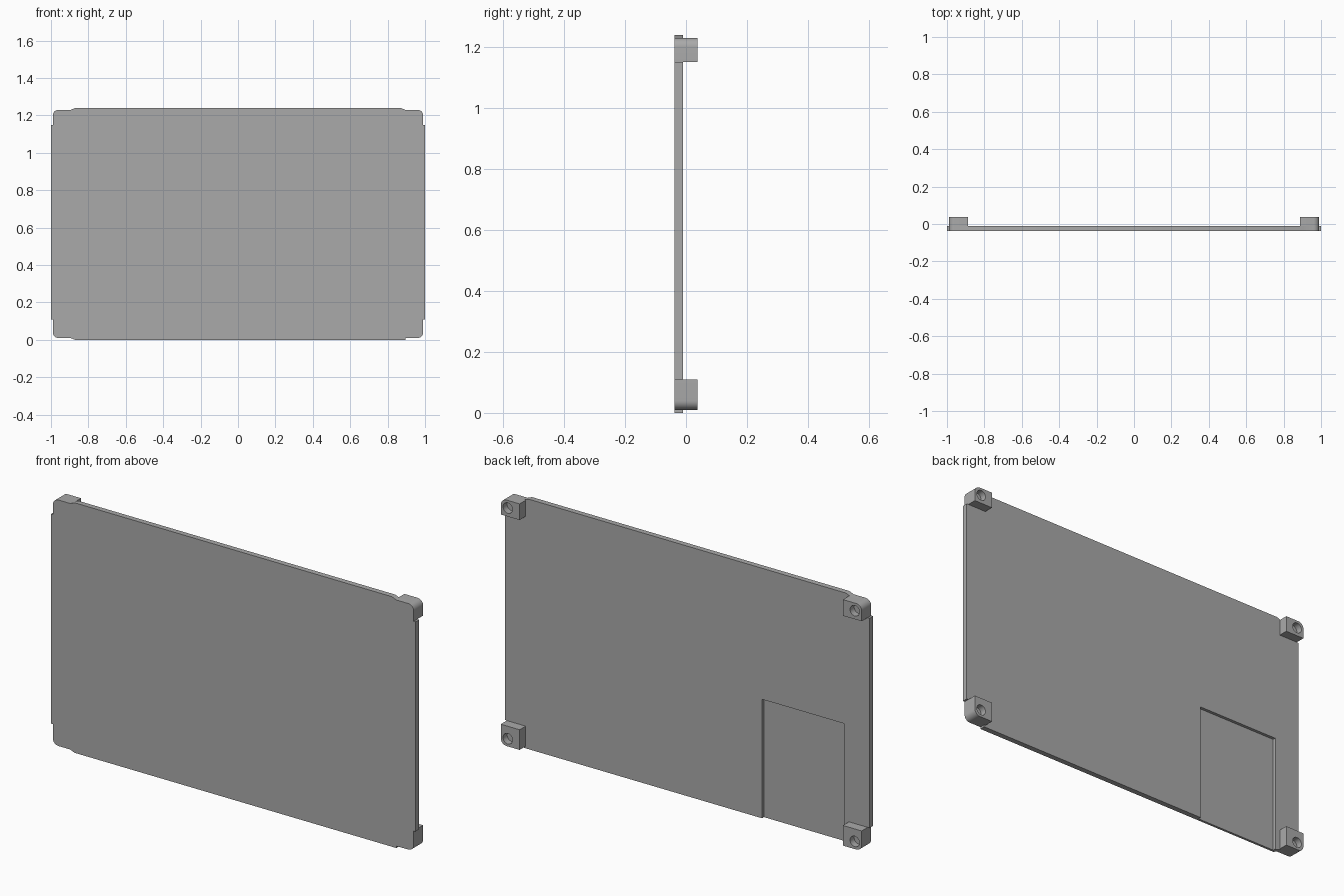
import bpy, bmesh, math

if "Cube" in bpy.data.objects:
    bpy.data.objects.remove(bpy.data.objects["Cube"], do_unlink=True)

MID = 0.62                       # height of the panel centre
FRONT, BACK, TIP = -0.037, -0.01, 0.037

grey = bpy.data.materials.new("plain grey")
grey.use_nodes = True
grey.diffuse_color = (0.4, 0.4, 0.4, 1)
grey.node_tree.nodes["Principled BSDF"].inputs["Base Color"].default_value = (0.4, 0.4, 0.4, 1)


def arc(cx, cz, r, start, end, n=8):
    return [(cx + r * math.cos(math.radians(start + (end - start) * i / n)),
             cz + r * math.sin(math.radians(start + (end - start) * i / n)))
            for i in range(n + 1)]


def slab(name, outline, y0, y1):
    """Extrude an x-z outline from y0 to y1."""
    bm = bmesh.new()
    face = bm.faces.new([bm.verts.new((x, y0, z)) for x, z in outline])
    ext = bmesh.ops.extrude_face_region(bm, geom=[face])["geom"]
    bmesh.ops.translate(bm, vec=(0, y1 - y0, 0),
                        verts=[v for v in ext if isinstance(v, bmesh.types.BMVert)])
    bmesh.ops.recalc_face_normals(bm, faces=bm.faces)
    mesh = bpy.data.meshes.new(name)
    bm.to_mesh(mesh)
    bm.free()
    mesh.materials.append(grey)
    obj = bpy.data.objects.new(name, mesh)
    bpy.context.collection.objects.link(obj)
    return obj


def select(obj):
    bpy.ops.object.select_all(action="DESELECT")
    obj.select_set(True)
    bpy.context.view_layer.objects.active = obj


def cut(obj, cutter):
    cutter.hide_render = True
    mod = obj.modifiers.new("cut", "BOOLEAN")
    mod.operation, mod.solver, mod.object = "DIFFERENCE", "EXACT", cutter
    select(obj)
    bpy.ops.object.modifier_apply(modifier=mod.name)
    bpy.data.objects.remove(cutter, do_unlink=True)


def smooth(obj):
    select(obj)
    bpy.ops.object.shade_smooth_by_angle(angle=math.radians(30))


# Panel with rounded corners and slightly raised edge strips
def corner(sx, sz):
    side = 0.53 if sz > 0 else 0.51
    pts = [(1, side), (0.99, side)] + arc(0.96, 0.58, 0.03, 0, 90)
    square = sx > 0 and sz < 0
    pts += [(0.895, 0.61), (0.895 if square else 0.87, 0.62)]
    pts = [(sx * x, MID + sz * z) for x, z in pts]
    return pts if sx * sz > 0 else pts[::-1]


outline = corner(1, 1) + corner(-1, 1) + corner(-1, -1) + corner(1, -1)
panel = slab("panel", outline, FRONT, BACK)

# Shallow recess in the back, open at the bottom edge
cut(panel, slab("recess_cutter",
                [(-0.86, -0.1), (-0.41, -0.1), (-0.41, 0.59), (-0.86, 0.59)],
                BACK - 0.015, 0.1))
smooth(panel)

# Corner blocks with blind screw holes
for sx, side in ((1, "left"), (-1, "right")):
    for sz, level, inner in ((1, "upper", 0.53), (-1, "lower", 0.51)):
        pts = [(0.887, inner), (0.99, inner)] + arc(0.96, 0.58, 0.03, 0, 90) + [(0.887, 0.61)]
        block = slab(f"{level}_{side}_corner_block",
                     [(sx * x, MID + sz * z) for x, z in pts], BACK, TIP)
        hole = arc(sx * 0.952, MID + sz * 0.572, 0.026, 0, 360, 24)[:-1]
        cut(block, slab("hole_cutter", hole, TIP - 0.032, 0.1))
        smooth(block)
